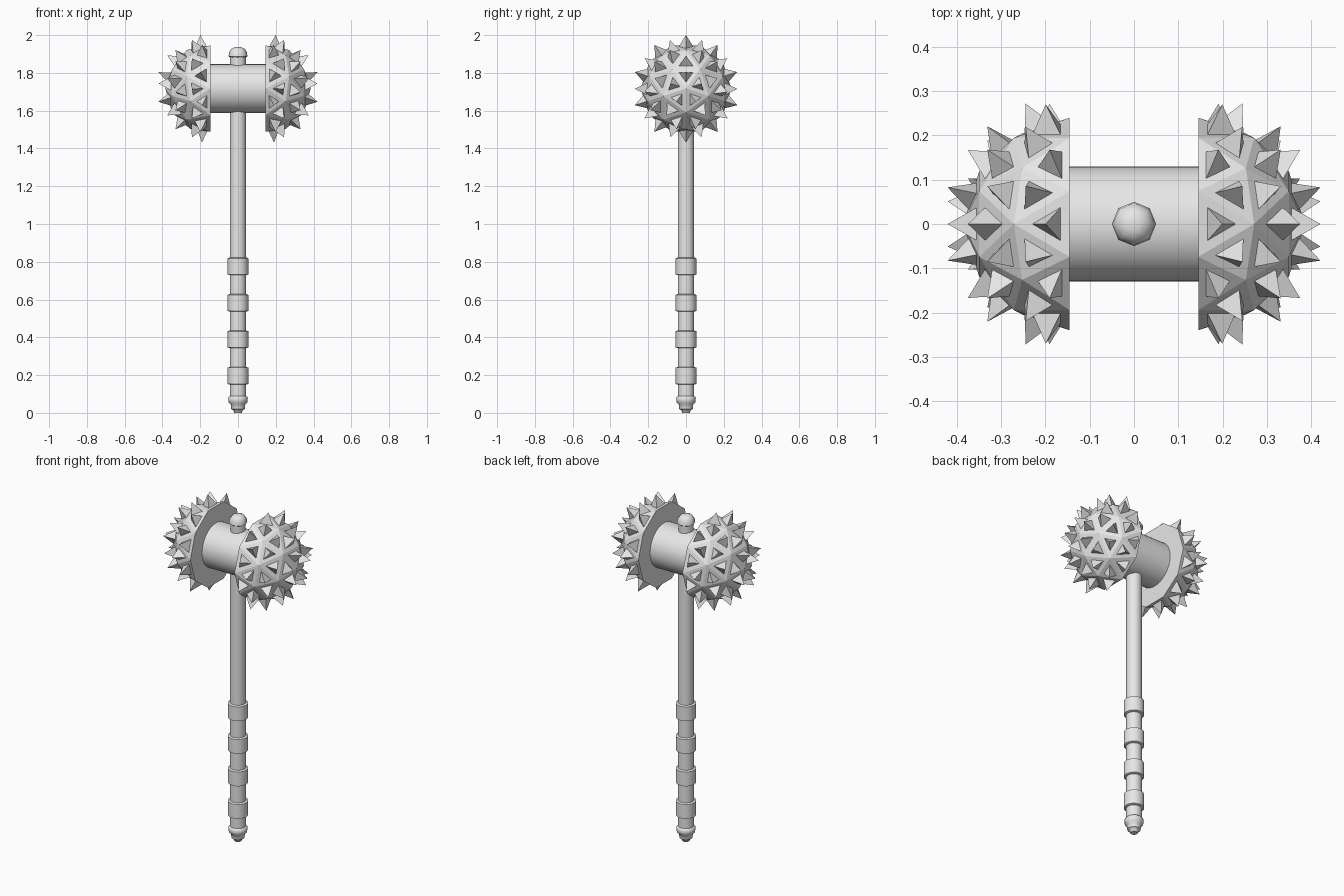
import bpy, bmesh, math
from mathutils import Matrix, Vector

if "Cube" in bpy.data.objects:
    bpy.data.objects.remove(bpy.data.objects["Cube"], do_unlink=True)

HEAD_Z, CUT_X = 1.717, 0.145
BALL_R, TIP_R = 0.24, 0.289

steel = bpy.data.materials.new("plain_grey")
steel.use_nodes = True
steel.diffuse_color = (0.8, 0.8, 0.8, 1)
steel.node_tree.nodes["Principled BSDF"].inputs["Base Color"].default_value = (0.8, 0.8, 0.8, 1)


def finish(name, bm, smooth):
    bmesh.ops.recalc_face_normals(bm, faces=bm.faces)
    mesh = bpy.data.meshes.new(name)
    bm.to_mesh(mesh)
    bm.free()
    mesh.materials.append(steel)
    obj = bpy.data.objects.new(name, mesh)
    bpy.context.collection.objects.link(obj)
    if smooth:
        bpy.ops.object.select_all(action='DESELECT')
        obj.select_set(True)
        bpy.context.view_layer.objects.active = obj
        bpy.ops.object.shade_smooth_by_angle(angle=math.radians(50))
    return obj


def turned(name, profile, sides):
    """Closed solid of revolution about z from (radius, height) pairs."""
    bm = bmesh.new()
    rings = [[bm.verts.new((r * math.cos(math.tau * i / sides),
                            r * math.sin(math.tau * i / sides), z))
              for i in range(sides)] for r, z in profile]
    for low, high in zip(rings, rings[1:]):
        for i in range(sides):
            j = (i + 1) % sides
            bm.faces.new((low[i], low[j], high[j], high[i]))
    bm.faces.new(rings[0])
    bm.faces.new(rings[-1])
    return finish(name, bm, True)


def spiked_head(name, side):
    """Half icosphere with a three-sided spike on every facet."""
    bm = bmesh.new()
    bmesh.ops.create_icosphere(bm, subdivisions=2, radius=BALL_R)
    # pole to +x, with a facet row centred on the top
    bmesh.ops.rotate(bm, verts=bm.verts, matrix=Matrix.Rotation(math.pi / 2, 3, 'Y'))
    top = [v for v in bm.verts if abs(v.co.x - 0.526 * BALL_R) < 0.005
           and abs(v.co.y) < 0.005 and v.co.z > 0]
    if not top:
        bmesh.ops.rotate(bm, verts=bm.verts, matrix=Matrix.Rotation(math.pi, 3, 'X'))
    outer = [v for v in bm.verts if v.co.x < -0.01]
    bmesh.ops.delete(bm, geom=outer, context='VERTS')
    facets = list(bm.faces)
    # flat inner disc
    bmesh.ops.contextual_create(bm, geom=[e for e in bm.edges if e.is_boundary])
    # raised spikes
    for face in facets:
        centre = face.calc_center_median()
        base = [v.co.copy() for v in face.verts]
        inner = [bm.verts.new(centre.lerp(co, 0.5)) for co in base]
        tip = bm.verts.new(centre.normalized() * TIP_R)
        corners = list(face.verts)
        bm.faces.remove(face)
        for i in range(3):
            j = (i + 1) % 3
            bm.faces.new((corners[i], corners[j], inner[j], inner[i]))
            bm.faces.new((inner[i], inner[j], tip))
    bmesh.ops.scale(bm, verts=bm.verts, vec=Vector((side, 1, 1)))
    bmesh.ops.translate(bm, verts=bm.verts, vec=Vector((side * CUT_X, 0, HEAD_Z)))
    return finish(name, bm, False)


spiked_head("left_spiked_head", 1)
spiked_head("right_spiked_head", -1)

# crossbar between the heads
bm = bmesh.new()
bmesh.ops.create_cone(bm, cap_ends=True, segments=32, radius1=0.13, radius2=0.13,
                      depth=2 * CUT_X,
                      matrix=Matrix.Translation((0, 0, HEAD_Z)) @ Matrix.Rotation(math.pi / 2, 4, 'Y'))
finish("crossbar", bm, True)

# shaft and grip bands
turned("shaft", [(0.043, 0.05), (0.043, 1.62)], 16)
for k in range(4):
    z = 0.15 + 0.193 * k
    turned(f"grip_band_{k + 1}", [(0.045, z), (0.055, z + 0.004), (0.055, z + 0.089),
                                  (0.045, z + 0.093)], 16)

# pommel and top knob
turned("pommel", [(0.02, 0), (0.026, 0.015), (0.036, 0.02), (0.038, 0.045), (0.05, 0.055),
                  (0.052, 0.08), (0.043, 0.09)], 16)
turned("top_knob_neck", [(0.042, 1.82), (0.042, 1.89)], 16)
turned("top_knob", [(0.042, 1.882), (0.05, 1.888), (0.047, 1.91), (0.034, 1.929),
                    (0.015, 1.936)], 8)
